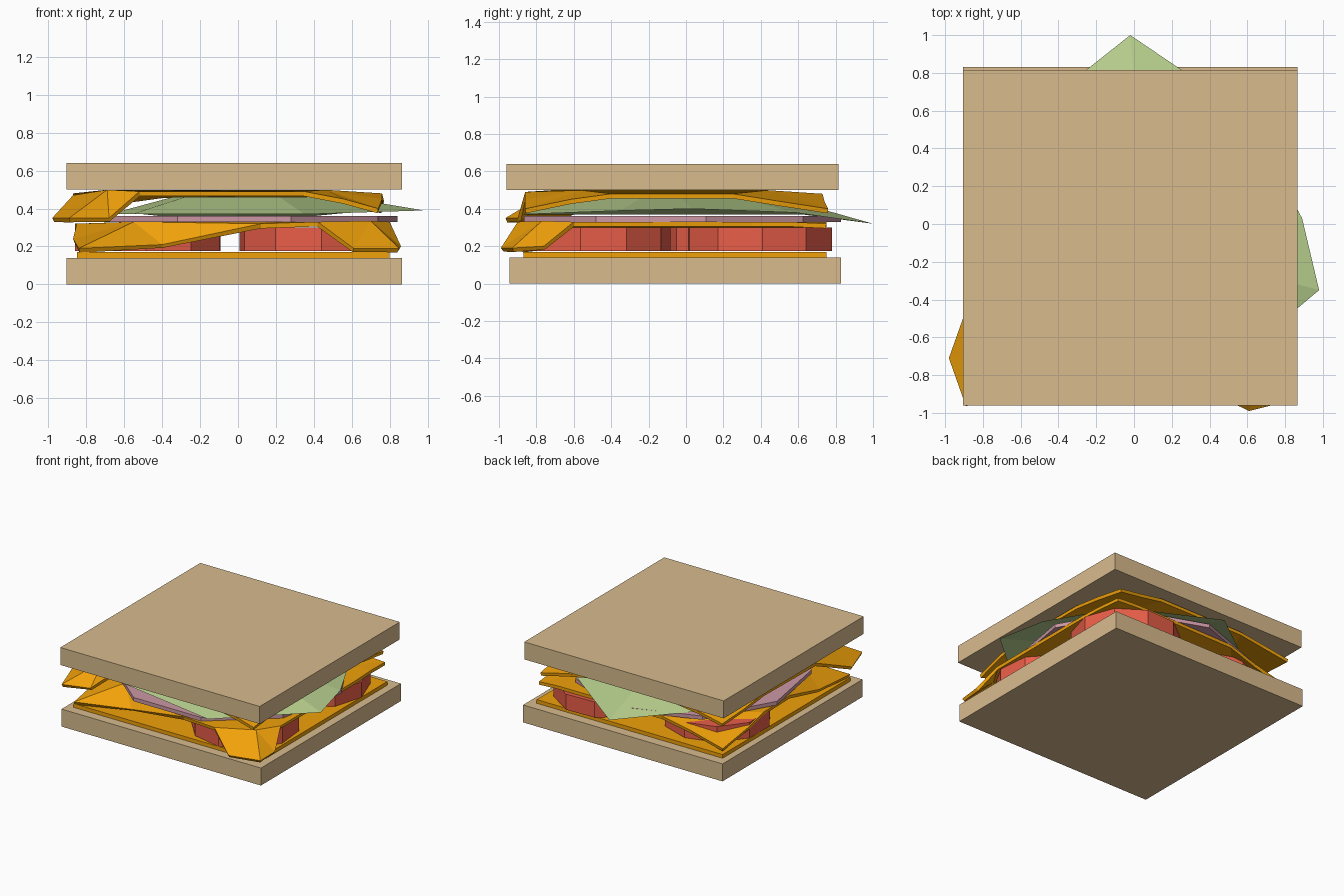
import bpy, bmesh, math
from mathutils import Vector

if "Cube" in bpy.data.objects:
    bpy.data.objects.remove(bpy.data.objects["Cube"])


def material(name, rgb):
    m = bpy.data.materials.new(name)
    m.diffuse_color = (*[(c / 255) ** 2.2 for c in rgb], 1)
    m.use_nodes = True
    m.node_tree.nodes["Principled BSDF"].inputs["Base Color"].default_value = m.diffuse_color
    return m


BREAD = material("bread", (215, 186, 140))
CHEESE = material("cheese", (240, 160, 18))
TOMATO = material("tomato", (232, 94, 74))
HAM = material("ham", (203, 150, 162))
LETTUCE = material("lettuce", (182, 206, 140))


def mesh_object(name, verts, faces, mat, thickness=0):
    bm = bmesh.new()
    vs = [bm.verts.new(v) for v in verts]
    for f in faces:
        bm.faces.new([vs[i] for i in f])
    bmesh.ops.recalc_face_normals(bm, faces=bm.faces[:])
    if sum(f.normal.z * f.calc_area() for f in bm.faces) < 0:
        bmesh.ops.reverse_faces(bm, faces=bm.faces[:])
    me = bpy.data.meshes.new(name)
    bm.to_mesh(me)
    bm.free()
    me.materials.append(mat)
    ob = bpy.data.objects.new(name, me)
    bpy.context.collection.objects.link(ob)
    if thickness:
        mod = ob.modifiers.new("thickness", 'SOLIDIFY')
        mod.thickness = thickness
        mod.offset = -1
    return ob


def slab(name, x0, x1, y0, y1, z0, z1, mat):
    bpy.ops.mesh.primitive_cube_add(size=1, location=((x0 + x1) / 2, (y0 + y1) / 2, (z0 + z1) / 2))
    ob = bpy.context.object
    ob.name = name
    ob.scale = (x1 - x0, y1 - y0, z1 - z0)
    ob.data.materials.append(mat)


def disc(name, x, y, z0, z1, radius, sides, turn, mat):
    bpy.ops.mesh.primitive_cylinder_add(vertices=sides, radius=radius, depth=z1 - z0,
                                        location=(x, y, (z0 + z1) / 2), rotation=(0, 0, turn))
    ob = bpy.context.object
    ob.name = name
    ob.data.materials.append(mat)


def draped_sheet(name, corners, mat, thickness):
    """Each corner: edge start, low point, tip, low point, edge end, apex of the fold."""
    verts, faces, flat = [], [], []
    for c in corners:
        b = len(verts)
        verts += c
        faces += [(b + i, b + i + 1, b + 5) for i in range(4)]
        flat += [b, b + 5, b + 4]
    faces.append(flat)
    return mesh_object(name, verts, faces, mat, thickness)


# Bread slices
slab("bottom_bread", -0.905, 0.865, -0.945, 0.83, 0, 0.14, BREAD)
slab("top_bread", -0.905, 0.865, -0.96, 0.815, 0.5, 0.64, BREAD)

# Flat cheese slice and tomato slices
slab("lower_cheese", -0.85, 0.80, -0.87, 0.75, 0.14, 0.17, CHEESE)
for i, (x, y) in enumerate([(0.40, -0.48), (0.41, 0.395), (-0.475, 0.28)]):
    disc(f"tomato_slice_{i + 1}", x, y, 0.175, 0.30, 0.4, 10, 0.1 + 0.25 * i, TOMATO)

# Middle cheese, corners sagging over the tomatoes
draped_sheet("middle_cheese", [
    [(-0.85, -0.10, 0.32), (-0.87, -0.45, 0.24), (-0.84, -0.88, 0.19), (-0.40, -0.78, 0.21),
     (0.12, -0.86, 0.32), (-0.55, -0.64, 0.33)],
    [(0.42, -0.90, 0.33), (0.61, -0.99, 0.19), (0.85, -0.93, 0.19), (0.86, -0.76, 0.20),
     (0.80, -0.60, 0.33), (0.70, -0.77, 0.335)],
    [(0.80, 0.35, 0.33), (0.79, 0.55, 0.33), (0.78, 0.75, 0.32), (0.60, 0.75, 0.33),
     (0.40, 0.75, 0.33), (0.60, 0.55, 0.33)],
    [(-0.30, 0.74, 0.33), (-0.55, 0.72, 0.27), (-0.83, 0.72, 0.20), (-0.86, 0.45, 0.27),
     (-0.86, 0.25, 0.32), (-0.56, 0.44, 0.33)],
], CHEESE, 0.025)

# Ham slice
disc("ham_slice", -0.02, -0.045, 0.33, 0.36, 0.875, 9, 0, HAM)

# Lettuce leaf: raised middle with drooping tips
rim = [(0.35, -0.88, 0.37), (0.98, -0.35, 0.39), (0.89, 0.03, 0.40), (0.60, 0.58, 0.38),
       (-0.02, 1.0, 0.32), (-0.50, 0.62, 0.37), (-0.68, -0.2, 0.37), (-0.56, -0.72, 0.37)]
inner = [(0.06 + (x - 0.06) * 0.55, -0.1 + (y + 0.1) * 0.55, 0.46) for x, y, z in rim]
n = len(rim)
mesh_object("lettuce_leaf", rim + inner,
            [(i, (i + 1) % n, n + (i + 1) % n, n + i) for i in range(n)] + [tuple(range(n, 2 * n))],
            LETTUCE)

# Upper cheese, corners bent down, front left one folded over the edge
draped_sheet("upper_cheese", [
    [(-0.87, -0.40, 0.47), (-0.98, -0.71, 0.35), (-0.89, -0.965, 0.35), (-0.68, -0.90, 0.35),
     (-0.52, -0.86, 0.49), (-0.69, -0.72, 0.499)],
    [(0.35, -0.86, 0.49), (0.56, -0.86, 0.45), (0.74, -0.86, 0.40), (0.76, -0.62, 0.45),
     (0.76, -0.40, 0.48), (0.46, -0.56, 0.499)],
    [(0.76, 0.25, 0.48), (0.77, 0.50, 0.44), (0.76, 0.76, 0.40), (0.56, 0.74, 0.44),
     (0.35, 0.73, 0.48), (0.46, 0.44, 0.499)],
    [(-0.40, 0.73, 0.48), (-0.62, 0.73, 0.45), (-0.84, 0.74, 0.41), (-0.86, 0.50, 0.44),
     (-0.87, 0.25, 0.48), (-0.55, 0.44, 0.499)],
], CHEESE, 0.025)
